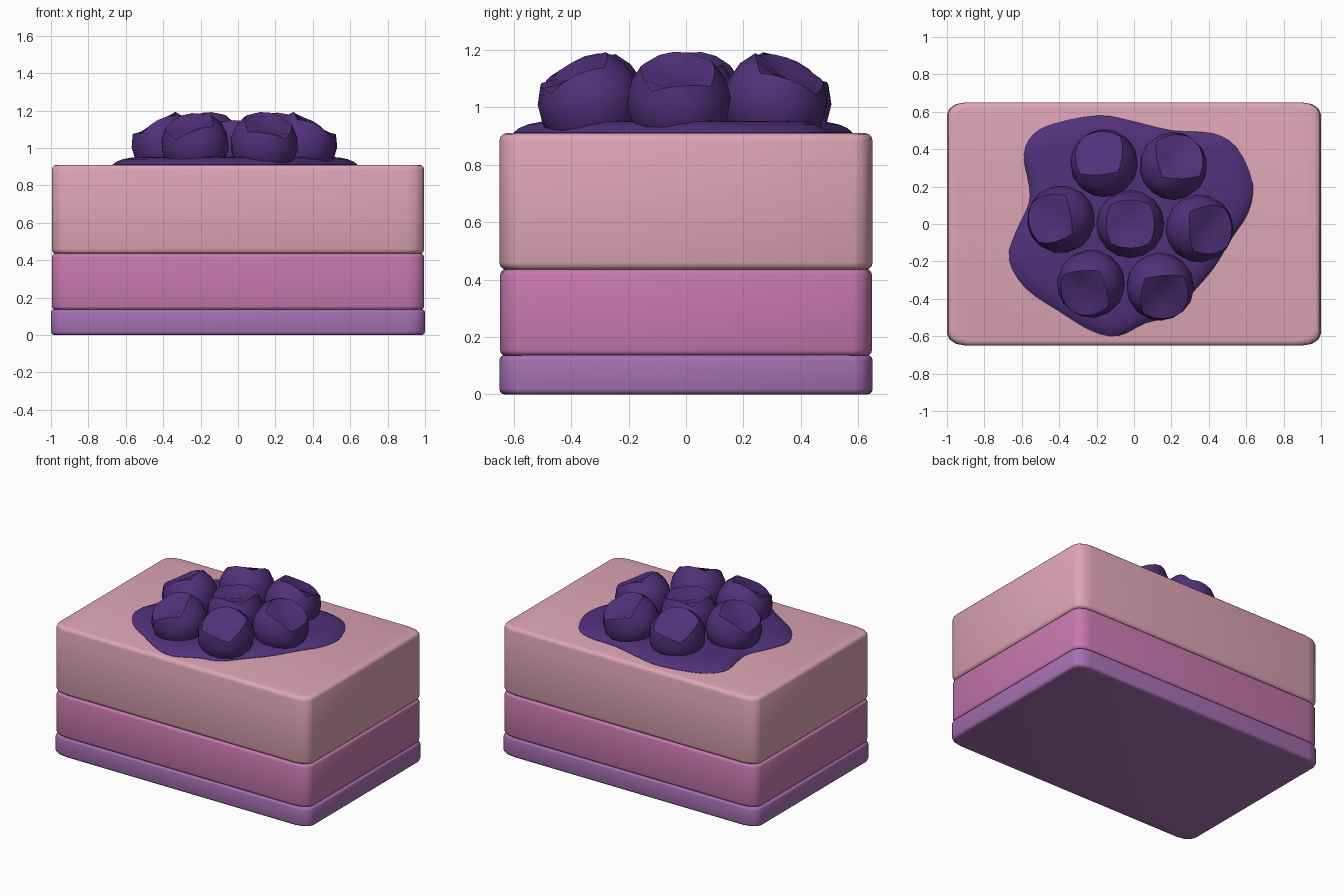
import bpy, bmesh, math
from mathutils import Vector, Matrix

if "Cube" in bpy.data.objects:
    bpy.data.objects.remove(bpy.data.objects["Cube"])


def material(name, rgb):
    m = bpy.data.materials.new(name)
    m.diffuse_color = (*rgb, 1)
    m.use_nodes = True
    m.node_tree.nodes["Principled BSDF"].inputs["Base Color"].default_value = m.diffuse_color
    return m


PINK = material("pale_pink", (0.73, 0.376, 0.465))
ROSE = material("rose_mauve", (0.578, 0.188, 0.425))
LILAC = material("lilac", (0.376, 0.162, 0.44))
BERRY = material("berry_purple", (0.082, 0.03, 0.195))


def finish(bm, name, mat, angle=40):
    bmesh.ops.recalc_face_normals(bm, faces=bm.faces)
    me = bpy.data.meshes.new(name)
    bm.to_mesh(me)
    bm.free()
    ob = bpy.data.objects.new(name, me)
    bpy.context.collection.objects.link(ob)
    me.materials.append(mat)
    bpy.ops.object.select_all(action='DESELECT')
    ob.select_set(True)
    bpy.context.view_layer.objects.active = ob
    bpy.ops.object.shade_smooth_by_angle(angle=math.radians(angle))
    return ob


def loft(name, rings, mat):
    """Skin a stack of equal-length rings and cap both ends."""
    bm = bmesh.new()
    loops = [[bm.verts.new(p) for p in r] for r in rings]
    n = len(rings[0])
    for a, b in zip(loops, loops[1:]):
        for i in range(n):
            j = (i + 1) % n
            bm.faces.new((a[i], a[j], b[j], b[i]))
    bm.faces.new(loops[0][::-1])
    bm.faces.new(loops[-1])
    return finish(bm, name, mat)


def plan(hx, hy, z, rx=0.1, ry=0.065, seg=3):
    pts = []
    for k, (sx, sy) in enumerate(((1, 1), (-1, 1), (-1, -1), (1, -1))):
        for i in range(seg + 1):
            a = (k + i / seg) * math.pi / 2
            pts.append((sx * (hx - rx) + rx * math.cos(a),
                        sy * (hy - ry) + ry * math.sin(a), z))
    return pts


def slab(name, z0, z1, hx, hy, mat, r=0.026):
    steps = [i * math.pi / 6 for i in range(4)]
    prof = [(r * (1 - math.sin(a)), z0 + r * (1 - math.cos(a))) for a in steps]
    prof += [(r * (1 - math.sin(a)), z1 - r * (1 - math.cos(a))) for a in reversed(steps)]
    loft(name, [plan(hx - d, hy - d, z) for d, z in prof], mat)


# Cake layers
slab("base_layer", 0.0, 0.137, 1.0, 0.65, LILAC, 0.018)
slab("middle_layer", 0.133, 0.437, 0.995, 0.648, ROSE, 0.022)
slab("top_layer", 0.433, 0.91, 0.995, 0.65, PINK)

# Sauce puddle: smooth closed outline, domed edge
outline = [(-0.19, .58), (-.03, .555), (.2, .50), (.42, .485), (.55, .41), (.635, .22),
           (.61, .06), (.52, -.08), (.43, -.23), (.32, -.36), (.2, -.49), (.06, -.53),
           (-.09, -.60), (-.23, -.57), (-.41, -.46), (-.58, -.345), (-.67, -.19),
           (-.63, -.04), (-.565, .1), (-.56, .2), (-.59, .37), (-.54, .48), (-.42, .54)]
P = [Vector(p) for p in outline]
curve = []
for i in range(len(P)):
    a, b, c, d = (P[(i + k) % len(P)] for k in (-1, 0, 1, 2))
    for t in (0, 1 / 3, 2 / 3):
        curve.append(0.5 * (2 * b + (c - a) * t + (2 * a - 5 * b + 4 * c - d) * t * t
                            + (3 * b - a - 3 * c + d) * t ** 3))
loft("sauce", [[(p.x * s, p.y * s, z) for p in curve] for s, z in
               ((1, .90), (1, .912), (.97, .927), (.92, .94), (.84, .95), (.7, .953))], BERRY)


# Berries: quad spheres with a dented square crown, leaning outwards
def berry(name, x, y, spin, r=0.182, zc=1.02):
    bm = bmesh.new()
    bmesh.ops.create_cube(bm, size=2)
    bmesh.ops.subdivide_edges(bm, edges=bm.edges[:], cuts=3, use_grid_fill=True)
    lean = math.radians(28) if math.hypot(x, y) > 0.1 else 0
    axis = Vector((-y, x, 0)) if lean else Vector((1, 0, 0))
    M = Matrix.Translation((x, y, zc)) @ Matrix.Rotation(lean, 4, axis) \
        @ Matrix.Rotation(spin, 4, 'Z')
    for v in bm.verts:
        c = v.co.copy()
        p = Vector([math.tan(q * math.pi / 4) for q in c]).normalized()
        if c.z > 0.99 and max(abs(c.x), abs(c.y)) < 0.99:
            p.z = 0.5 if max(abs(c.x), abs(c.y)) < 0.1 else 0.6
        v.co = M @ (p * r)
    finish(bm, name, BERRY, 50)


spots = [(-.16, .325), (.21, .31), (-.39, .025), (-.02, 0), (.35, -.025),
         (-.23, -.32), (.14, -.335)]
for i, (x, y) in enumerate(spots):
    berry(f"berry_{i + 1}", x, y, 0.1 * (i % 3))
